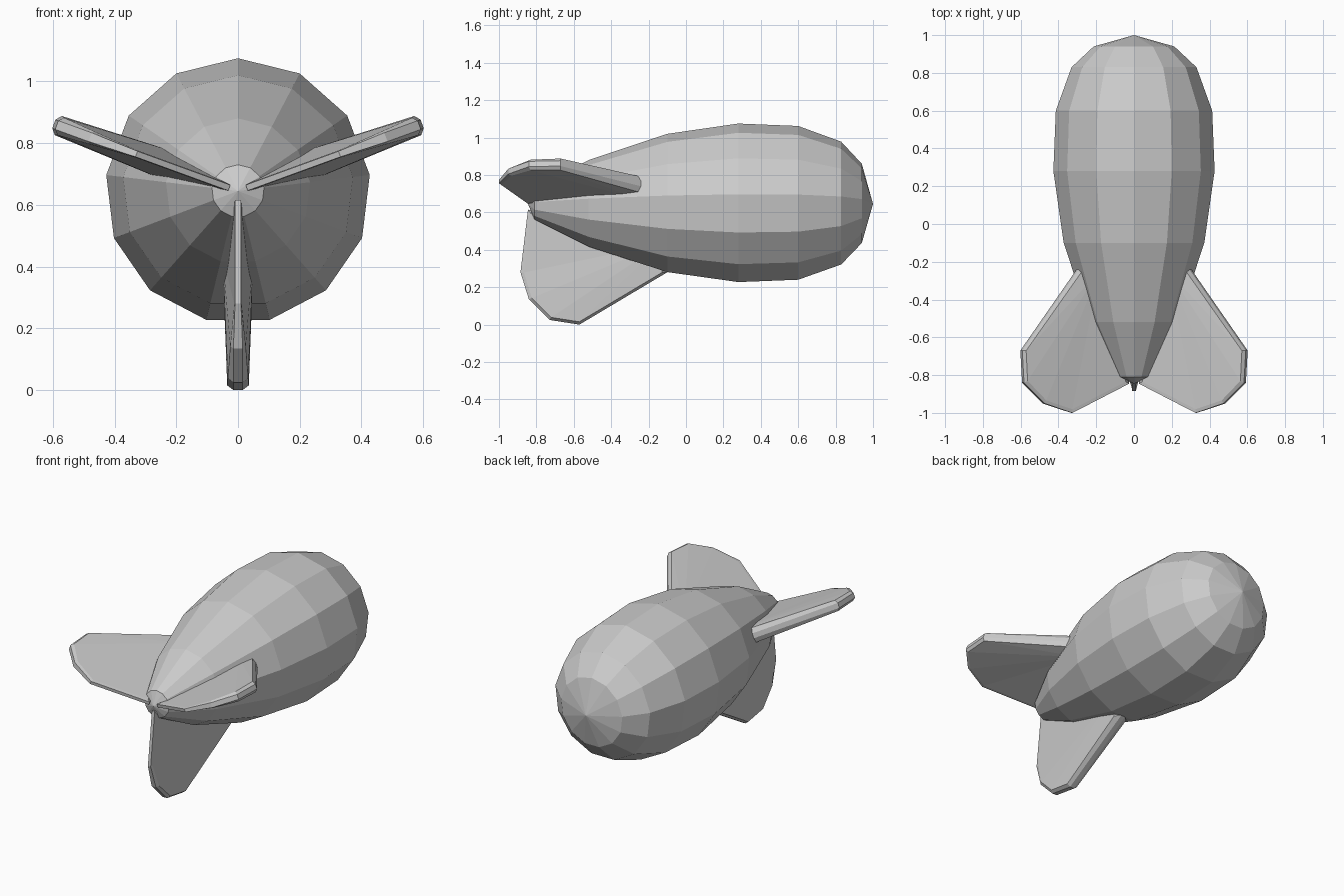
import bpy, bmesh
from math import sin, cos, pi, radians

if "Cube" in bpy.data.objects:
    bpy.data.objects.remove(bpy.data.objects["Cube"])

AXIS_Z = 0.645


def make_object(name, verts, faces):
    mesh = bpy.data.meshes.new(name)
    mesh.from_pydata(verts, [], faces)
    bm = bmesh.new()
    bm.from_mesh(mesh)
    bmesh.ops.recalc_face_normals(bm, faces=bm.faces)
    bm.to_mesh(mesh)
    bm.free()
    obj = bpy.data.objects.new(name, mesh)
    bpy.context.collection.objects.link(obj)
    return obj


# Body: 13-sided lathe along y, (y, radius) from tail to nose
SIDES = 13
rings = [(-0.81, 0.085), (-0.52, 0.235), (-0.1, 0.375), (0.28, 0.43),
         (0.6, 0.417), (0.83, 0.333), (0.94, 0.215)]
verts = [(r * sin(2 * pi * i / SIDES), y, AXIS_Z + r * cos(2 * pi * i / SIDES))
         for y, r in rings for i in range(SIDES)]
faces = []
for k in range(len(rings) - 1):
    for i in range(SIDES):
        j = (i + 1) % SIDES
        a, b = k * SIDES, (k + 1) * SIDES
        faces.append((a + i, a + j, b + j, b + i))
tail, nose = len(verts), len(verts) + 1
verts += [(0, -0.845, AXIS_Z), (0, 1.0, AXIS_Z)]
last = (len(rings) - 1) * SIDES
for i in range(SIDES):
    j = (i + 1) % SIDES
    faces.append((tail, j, i))
    faces.append((nose, last + i, last + j))
make_object("body", verts, faces)


# Fin: bevelled plate; each point is (distance from axis, y, face half thickness)
def fin(name, outline, angle):
    n = len(outline)
    cd = sum(p[0] for p in outline) / n
    cy = sum(p[1] for p in outline) / n
    c, s = cos(angle), sin(angle)

    def place(d, y, t):
        return (d * c - t * s, y, AXIS_Z + d * s + t * c)

    layers = []
    for inset, side in ((0.06, 1), (0, 1), (0, -1), (0.06, -1)):
        for d, y, t in outline:
            half = t if inset else min(0.015, t * 0.8)
            layers.append(place(d + (cd - d) * inset, y + (cy - y) * inset,
                                side * half))
    fs = []
    for k in range(3):
        for i in range(n):
            j = (i + 1) % n
            fs.append((k * n + i, k * n + j, (k + 1) * n + j, (k + 1) * n + i))
    # Side faces fan out from the root of the leading edge
    for k in (0, 3):
        for i in range(1, n - 1):
            fs.append((k * n, k * n + i, k * n + i + 1))
    return make_object(name, layers, fs)


upper = [(0.2, -0.22, 0.05), (0.31, -0.23, 0.045), (0.635, -0.67, 0.033),
         (0.625, -0.84, 0.03), (0.51, -0.95, 0.022), (0.35, -1.0, 0.012),
         (0.03, -0.845, 0.012)]
lower = [(0.2, -0.1, 0.05), (0.365, -0.1, 0.045), (0.645, -0.57, 0.035),
         (0.62, -0.73, 0.033), (0.51, -0.84, 0.025), (0.365, -0.885, 0.012),
         (0.03, -0.845, 0.012)]
fin("right_fin", upper, radians(20))
fin("left_fin", upper, radians(160))
fin("bottom_fin", lower, radians(-90))
